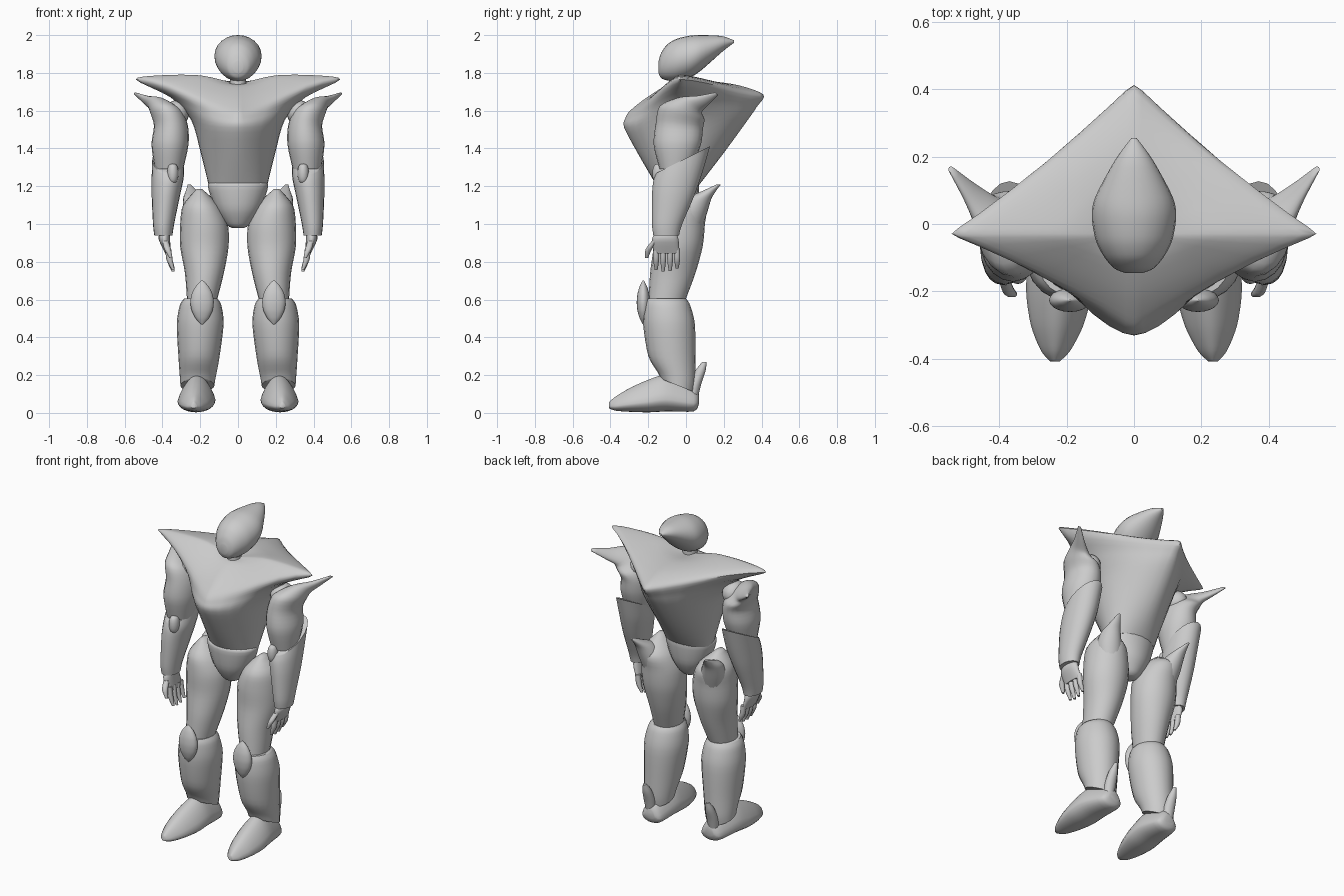
import bpy, bmesh, math
from mathutils import Vector

if "Cube" in bpy.data.objects:
    bpy.data.objects.remove(bpy.data.objects["Cube"])

gray = bpy.data.materials.new("armor_gray")
gray.diffuse_color = (0.6, 0.6, 0.6, 1)
gray.use_nodes = True
gray.node_tree.nodes["Principled BSDF"].inputs["Base Color"].default_value = gray.diffuse_color


def spline(a, b, c, d, t, k=0.42):
    """Cardinal curve between b and c."""
    m, n = (c - a) * k, (d - b) * k
    return (b * (2*t**3 - 3*t*t + 1) + m * (t**3 - 2*t*t + t)
            + c * (3*t*t - 2*t**3) + n * (t**3 - t*t))


def smooth_line(pts, steps):
    n, out = len(pts), []
    for i in range(n - 1):
        q = [pts[min(max(i + j, 0), n - 1)] for j in (-1, 0, 1, 2)]
        out += [spline(*q, s / steps) for s in range(steps)]
    return out + [pts[-1]]


def skin(name, rings, steps=4, mirror=False):
    """Skin matching rings of points, smoothed along their length."""
    cols = [smooth_line([r[i] for r in rings], steps) for i in range(len(rings[0]))]
    bm = bmesh.new()
    grid = [[bm.verts.new(p) for p in col] for col in cols]
    n = len(grid)
    for i in range(n):
        a, b = grid[i], grid[(i + 1) % n]
        for j in range(len(a) - 1):
            bm.faces.new((a[j], b[j], b[j + 1], a[j + 1]))
    bm.faces.new([c[0] for c in grid])
    bm.faces.new([c[-1] for c in grid])
    bmesh.ops.remove_doubles(bm, verts=bm.verts, dist=0.0005)
    bmesh.ops.recalc_face_normals(bm, faces=bm.faces)
    me = bpy.data.meshes.new(name)
    bm.to_mesh(me)
    bm.free()
    me.shade_smooth()
    me.set_sharp_from_angle(angle=math.radians(50))
    me.materials.append(gray)
    ob = bpy.data.objects.new(name, me)
    bpy.context.collection.objects.link(ob)
    if mirror:
        ob.modifiers.new("mirror", 'MIRROR').use_mirror_merge = False


def upright(name, rings, mirror=True, sides=20):
    """Stack of horizontal ellipses: x, y, z, rx, ry, optional tilt."""
    out = []
    for x, y, z, rx, ry, *t in rings:
        tilt = t[0] if t else 0
        ring = []
        for i in range(sides):
            a = math.tau * i / sides
            dy = ry * math.sin(a)
            ring.append(Vector((x + rx * math.cos(a), y + dy, z + tilt * dy)))
        out.append(ring)
    skin(name, out, mirror=mirror)


def lengthwise(name, slices, x=0, lean=0, split=.5, taper=0, mirror=False, sides=24):
    """Slices from front to back: y, top, bottom, half width.
    split is the height of the widest line, taper narrows the top."""
    out = []
    for y, top, bot, w in slices:
        mid = bot + (top - bot) * split
        ring = []
        for i in range(sides):
            a = math.tau * i / sides
            s = math.sin(a)
            ring.append(Vector((x + lean * y + w * math.cos(a) * (1 - taper * max(s, 0)), y,
                                mid + s * (top - mid if s > 0 else mid - bot))))
        out.append(ring)
    skin(name, out, mirror=mirror)


def pod(name, x, y, z, rx, ry, rz, point=1.0):
    """Ellipsoid; a larger point value gives sharper ends."""
    rings = []
    for i in range(9):
        a = math.pi * (i / 8 - 0.5)
        c = max(math.cos(a), .001) ** point
        rings.append((x, y, z + rz * math.sin(a), max(rx * c, .002), max(ry * c, .002)))
    upright(name, rings)


def star_ring(front_y, front_z, side_x, side_z, back_y, back_z, power, n=8):
    """Four-cornered ring: power 1 is round, 2 is a diamond, more is hollow."""
    ring = []
    for i in range(4 * n):
        a = math.tau * i / (4 * n)
        c, s = math.cos(a), math.sin(a)
        u = math.copysign(abs(c) ** power, c)
        v = abs(s) ** power
        end_y, end_z = (back_y, back_z) if s > 0 else (front_y, front_z)
        ease = v * v * (3 - 2 * v)
        ring.append(Vector((side_x * u, -.03 + (end_y + .03) * v,
                            side_z + (end_z - side_z) * ease)))
    # soften the corners
    m = len(ring)
    return [ring[i] * .6 + (ring[i - 1] + ring[(i + 1) % m]) * .2 for i in range(m)]


# Torso flaring into two shoulder wings, a chest ridge and a back point
skin("torso", [star_ring(*r) for r in (
    (-.155, 1.2, .155, 1.2, .065, 1.2, 1),
    (-.255, 1.37, .2, 1.38, .205, 1.38, 1.15),
    (-.33, 1.51, .25, 1.55, .33, 1.55, 1.25),
    (-.325, 1.56, .36, 1.67, .38, 1.62, 1.65),
    (-.3, 1.6, .55, 1.765, .418, 1.685, 2.15),
    (-.21, 1.67, .42, 1.787, .28, 1.735, 1.95),
    (-.1, 1.735, .2, 1.787, .12, 1.755, 1.5),
    (-.03, 1.74, .001, 1.74, -.03, 1.74, 1))])

# Head swept back to a point, and neck
lengthwise("head", [
    (-.146, 1.86, 1.8, .025), (-.132, 1.905, 1.773, .058), (-.1, 1.95, 1.76, .087),
    (-.05, 1.98, 1.757, .113), (.02, 1.997, 1.775, .125), (.08, 2, 1.813, .115),
    (.19, 1.995, 1.91, .056), (.255, 1.972, 1.96, .008)])
upright("neck", [(0, -.04, 1.68, .045, .045), (0, -.04, 1.82, .04, .04)], mirror=False)

# Pelvis
upright("pelvis", [
    (0, -.05, .98, .035, .04), (0, -.05, 1, .065, .065), (0, -.05, 1.08, .12, .105),
    (0, -.05, 1.2, .16, .12), (0, -.05, 1.222, .14, .105)], mirror=False)

# Arms
pod("shoulder_joint", .325, -.02, 1.585, .065, .08, .07)
pod("elbow_tab", .345, -.143, 1.267, .03, .035, .052, .6)
upright("upper_arm", [
    (.365, -.055, 1.29, .075, .085), (.36, -.046, 1.42, .098, .125),
    (.355, -.035, 1.52, .09, .125, -.1), (.38, -.02, 1.59, .085, .118, -.3),
    (.425, .025, 1.632, .055, .06, -.65), (.482, .09, 1.656, .028, .032, -.7),
    (.543, .162, 1.69, .008, .009, -.7)])
upright("forearm", [
    (.395, -.105, .94, .048, .068), (.394, -.1, 1, .056, .08), (.382, -.068, 1.15, .075, .112),
    (.372, -.043, 1.25, .085, .13, .18), (.37, -.015, 1.34, .084, .142, .5)])
upright("palm", [
    (.385, -.105, .965, .025, .05), (.39, -.11, .92, .03, .07), (.37, -.102, .845, .016, .068)])


def finger(name, top, mid, tip, r):
    upright(name, [(*top, r, r), (*mid, r, r), (*tip, r * .5, r * .5)], sides=10)


for i in range(4):
    y = -.158 + .037 * i
    low = .747 + .006 * (i - 1.3) ** 2
    finger("finger", (.37, y, .87), (.362, y, .81), (.343, y, low), .016)
finger("thumb", (.385, -.165, .91), (.372, -.198, .865), (.355, -.208, .82), .017)

# Legs
upright("thigh", [
    (.19, -.1, .6, .08, .098), (.178, -.07, .74, .103, .12), (.178, -.042, .88, .128, .13),
    (.18, -.035, 1, .126, .135), (.195, -.025, 1.1, .096, .128), (.205, -.045, 1.185, .015, .025)])
upright("hip_spike", [
    (.195, .02, .96, .07, .06), (.215, .035, 1.06, .075, .075, -.1), (.235, .07, 1.135, .055, .065),
    (.246, .12, 1.175, .03, .042, .1), (.258, .172, 1.208, .009, .012)])
pod("knee_guard", .19, -.226, .585, .062, .035, .117, 1.6)
upright("shin", [
    (.215, -.045, .145, .09, .088, -.4), (.213, -.05, .19, .095, .1, -.25),
    (.207, -.075, .29, .108, .125, -.1), (.2, -.09, .47, .124, .137),
    (.198, -.1, .57, .11, .122), (.197, -.105, .605, .088, .105)])

# Feet with heel spikes
lengthwise("foot", [
    (-.408, .055, .025, .014), (-.375, .085, .012, .044), (-.3, .13, .006, .078),
    (-.2, .175, .003, .098), (-.1, .2, .008, .096), (.04, .14, .008, .07),
    (.068, .1, .045, .035)], x=.21, lean=-.06, split=.33, taper=.3, mirror=True)
upright("heel_spike", [
    (.22, .03, .07, .03, .03), (.22, .05, .15, .034, .03),
    (.22, .075, .22, .026, .028), (.22, .098, .27, .01, .012)])
